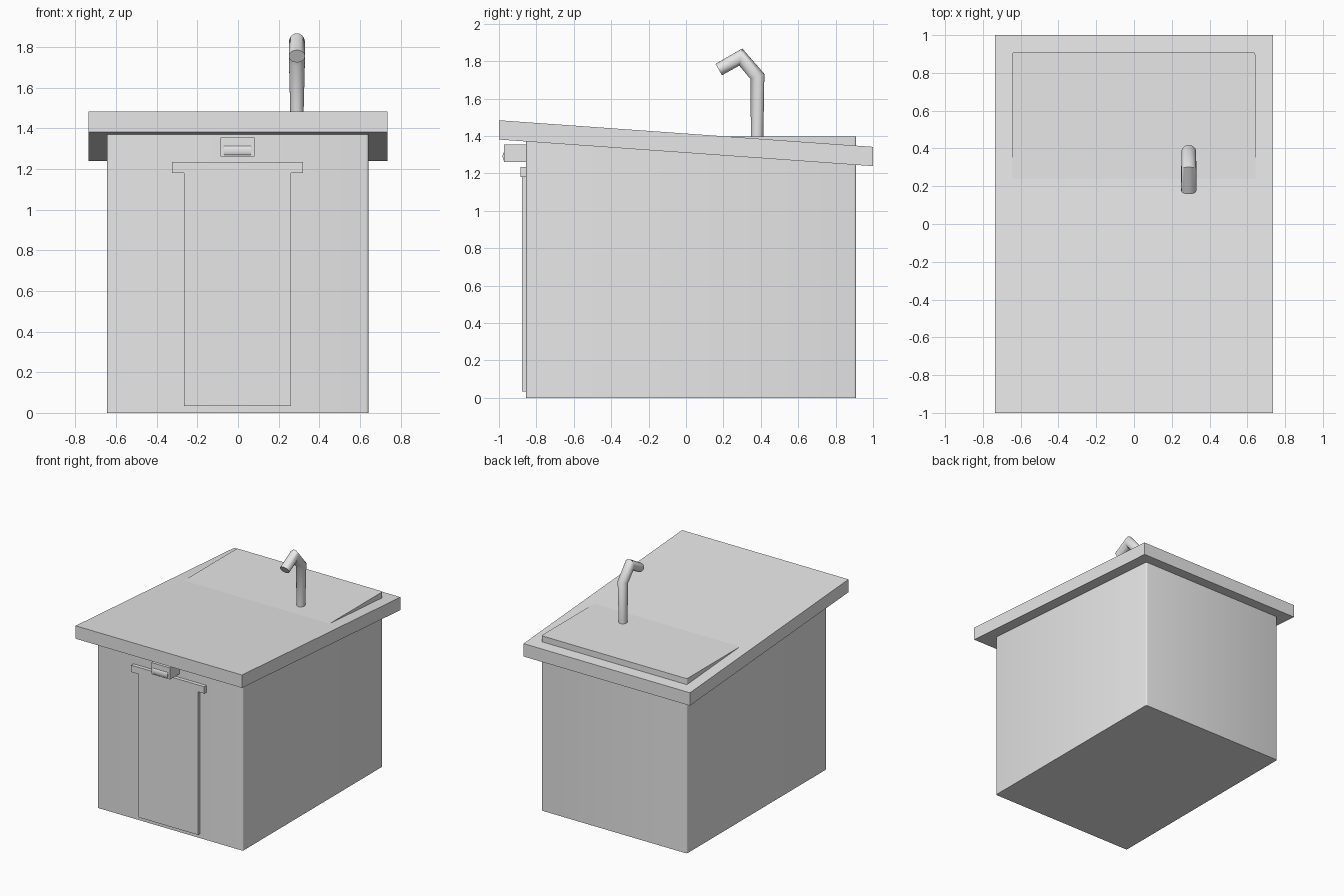
import bpy, bmesh, math
from mathutils import Vector

if "Cube" in bpy.data.objects:
    bpy.data.objects.remove(bpy.data.objects["Cube"], do_unlink=True)

grey = bpy.data.materials.new("plain_grey")
grey.use_nodes = True
grey.diffuse_color = (0.8, 0.8, 0.8, 1)
grey.node_tree.nodes["Principled BSDF"].inputs["Base Color"].default_value = (0.8, 0.8, 0.8, 1)


def finish(name, bm, smooth=False):
    bmesh.ops.recalc_face_normals(bm, faces=bm.faces)
    mesh = bpy.data.meshes.new(name)
    bm.to_mesh(mesh)
    bm.free()
    mesh.materials.append(grey)
    obj = bpy.data.objects.new(name, mesh)
    bpy.context.collection.objects.link(obj)
    if smooth:
        bpy.ops.object.select_all(action="DESELECT")
        obj.select_set(True)
        bpy.context.view_layer.objects.active = obj
        bpy.ops.object.shade_smooth_by_angle(angle=math.radians(50))
    return obj


def box_mesh(x0, x1, y0, y1, z0, z1):
    bm = bmesh.new()
    bmesh.ops.create_cube(bm, size=1)
    for v in bm.verts:
        v.co = (x1 if v.co.x > 0 else x0, y1 if v.co.y > 0 else y0, z1 if v.co.z > 0 else z0)
    return bm


# Hut body with slightly rounded vertical corners
bm = box_mesh(-0.645, 0.642, -0.855, 0.91, 0, 1.396)
corners = [e for e in bm.edges if abs(e.verts[0].co.z - e.verts[1].co.z) > 1]
bmesh.ops.bevel(bm, geom=corners, offset=0.012, segments=3, profile=0.5, affect="EDGES")
finish("hut_body", bm, True)

# Sloping roof slab with upright ends
bm = box_mesh(-0.735, 0.735, -1, 1, 1.31, 1.413)
for v in bm.verts:
    v.co.z -= 0.071 * v.co.y
finish("roof_slab", bm)

# Door and its lintel
finish("door", box_mesh(-0.265, 0.262, -0.878, -0.85, 0.034, 1.18))
finish("door_lintel", box_mesh(-0.325, 0.32, -0.884, -0.85, 1.18, 1.235))

# Lamp housing with a rounded tube set into its front
finish("lamp_housing", box_mesh(-0.085, 0.08, -0.973, -0.85, 1.262, 1.355))
bm = bmesh.new()
bmesh.ops.create_cone(bm, cap_ends=True, segments=24, radius1=0.023, radius2=0.023, depth=0.134)
for v in bm.verts:
    x, y, z = v.co
    v.co = (z - 0.003, -0.972 + y * 0.35, 1.291 + x)
finish("lamp_tube", bm, True)

# Bent chimney pipe: mitred rings along a path, widening above the base
path = [Vector((0.29, y, z)) for y, z in
        ((0.38, 1.37), (0.382, 1.718), (0.293, 1.822), (0.175, 1.755))]
widths = (0.03, 0.039, 0.04, 0.04)
depths = (0.033, 0.037, 0.036, 0.035)
sides = 20
bm = bmesh.new()
rings = []
for i, p in enumerate(path):
    before = (p - path[max(i - 1, 0)]).normalized()
    after = (path[min(i + 1, len(path) - 1)] - p).normalized()
    tangent = (before + after).normalized()
    across = tangent.cross(Vector((1, 0, 0)))
    mitre = 1 / max(tangent.dot(after if after.length else before), 0.5)
    ring = []
    for k in range(sides):
        a = math.tau * k / sides
        ring.append(bm.verts.new(p + Vector((widths[i] * math.cos(a), 0, 0))
                                 + across * depths[i] * mitre * math.sin(a)))
    rings.append(ring)
for low, high in zip(rings, rings[1:]):
    for k in range(sides):
        n = (k + 1) % sides
        bm.faces.new((low[k], low[n], high[n], high[k]))
bm.faces.new(rings[0])
bm.faces.new(rings[-1])
finish("chimney_pipe", bm, True)
